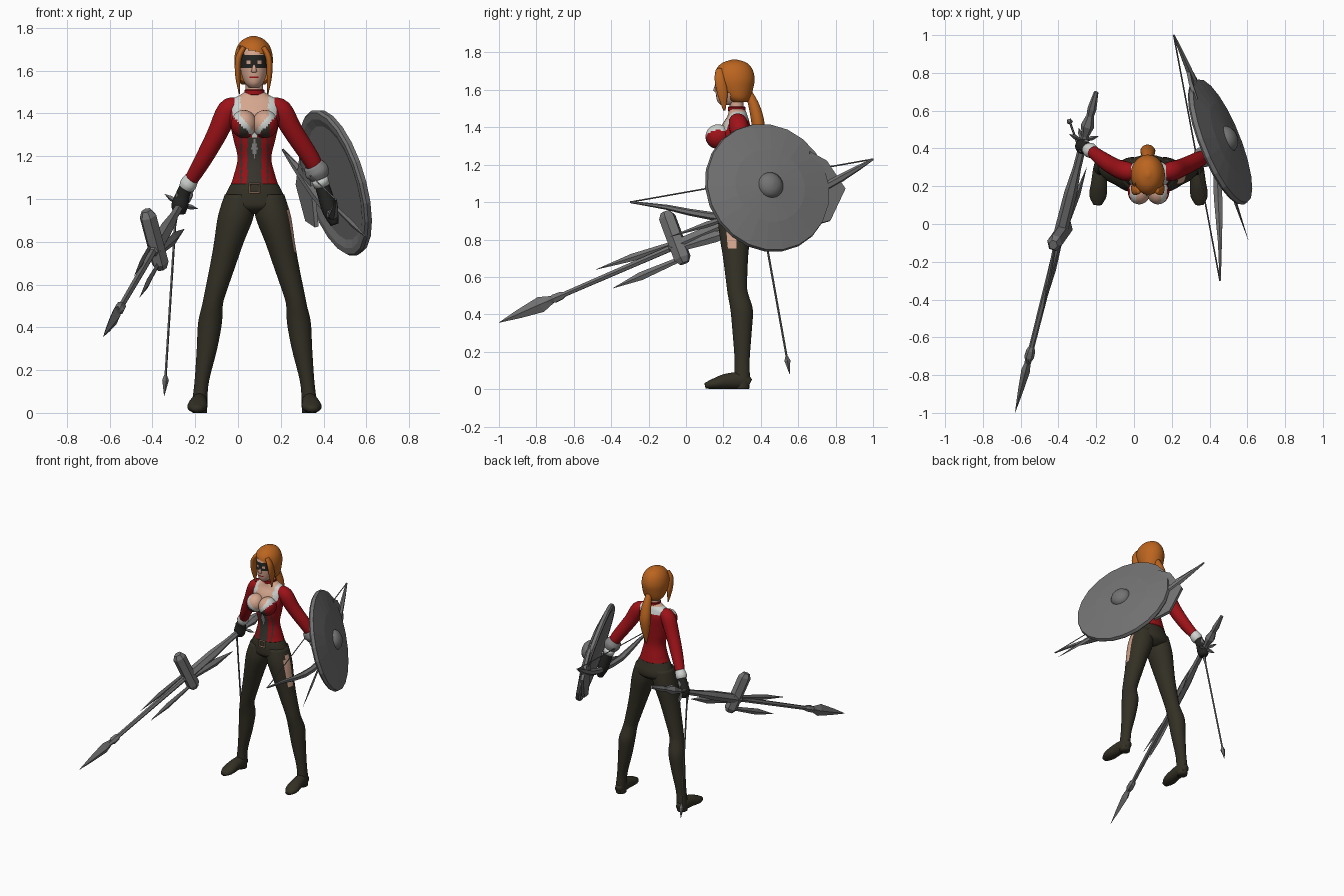
import bpy, bmesh, math
from mathutils import Vector as V

C = 0.077  # x of the body's mirror plane
COL = {"red cloth": (.34, .006, .009), "dark olive": (.033, .030, .018), "steel grey": (.17, .17, .17),
       "skin": (.66, .38, .27), "orange hair": (.50, .13, .014), "off white": (.62, .65, .62),
       "black leather": (.018, .019, .017), "grey fur": (.24, .24, .24), "corset brown": (.04, .036, .028)}
MAT = {}
for k, c in COL.items():
    MAT[k] = bpy.data.materials.new(k)
    MAT[k].diffuse_color = (*c, 1)


def finish(bm, name, mats, rule=None, smooth=True):
    """Turn a bmesh into an object; rule(face centre) picks the colour name."""
    mats = [mats] if isinstance(mats, str) else mats
    bmesh.ops.recalc_face_normals(bm, faces=bm.faces)
    for f in bm.faces:
        f.smooth = smooth
        if rule:
            f.material_index = mats.index(rule(f.calc_center_median()))
    me = bpy.data.meshes.new(name)
    bm.to_mesh(me)
    bm.free()
    for m in mats:
        me.materials.append(MAT[m])
    ob = bpy.data.objects.new(name, me)
    bpy.context.collection.objects.link(ob)
    return ob


def skin_rings(bm, rings):
    rows = [[bm.verts.new(p) for p in r] for r in rings]
    n = len(rows[0])
    for a, b in zip(rows, rows[1:]):
        for i in range(n):
            bm.faces.new((a[i], a[(i + 1) % n], b[(i + 1) % n], b[i]))
    bm.faces.new(rows[0])
    bm.faces.new(rows[-1])


def spline(keys, sub):
    out = []
    for i in range(len(keys) - 1):
        p = [keys[max(i - 1, 0)], keys[i], keys[i + 1], keys[min(i + 2, len(keys) - 1)]]
        for s in range(sub):
            t = s / sub
            out.append([.5 * (2 * b + (c - a) * t + (2 * a - 5 * b + 4 * c - d) * t * t + (3 * b - a - 3 * c + d) * t ** 3)
                        for a, b, c, d in zip(*p)])
    return out + [list(keys[-1])]


def loft(name, keys, mats, n=20, sub=4, flat=False, rule=None, smooth=True, cut=None):
    """Elliptical rings (x, y, z, rx, ry) along a smooth path; flat keeps the rings level."""
    ks = spline(keys, sub)
    pts = [V(k[:3]) for k in ks]
    ref = V((0, 0, 1)) if abs((pts[-1] - pts[0]).normalized().y) > .8 else V((0, 1, 0))
    rings = []
    for i, k in enumerate(ks):
        t = (pts[min(i + 1, len(pts) - 1)] - pts[max(i - 1, 0)]).normalized()
        side = V((1, 0, 0)) if flat else t.cross(ref).normalized()
        fwd = V((0, 1, 0)) if flat else side.cross(t).normalized()
        ring = []
        for j in range(n):
            a = 2 * math.pi * (j + .5) / n
            q = pts[i] + side * math.cos(a) * max(k[3], .002) + fwd * math.sin(a) * max(k[4], .002)
            q.z = max(q.z, 0)
            ring.append(q)
        rings.append(ring)
    bm = bmesh.new()
    skin_rings(bm, rings)
    if cut:
        bmesh.ops.delete(bm, geom=[f for f in bm.faces if cut(f.calc_center_median())], context='FACES')
    return finish(bm, name, mats, rule, smooth)


def lathe(name, prof, origin, direction, mat="steel grey", n=6, squash=1, up=(0, 0, 1), smooth=False):
    """Profile (distance along axis, radius) turned about an axis."""
    d = V(direction).normalized()
    s = d.cross(V(up)).normalized()
    u = s.cross(d)
    bm = bmesh.new()
    skin_rings(bm, [[V(origin) + d * h + (s * math.cos(2 * math.pi * j / n) * squash + u * math.sin(2 * math.pi * j / n)) * max(r, .001)
                     for j in range(n)] for h, r in prof])
    return finish(bm, name, mat, smooth=smooth)


def spike(name, a, b, r, squash=.5):
    v = V(b) - V(a)
    return lathe(name, [(0, r * .6), (v.length * .6, r), (v.length, 0)], a, v, n=4, squash=squash)


# Jacket colours: open neckline, white trim, dark corset panel
def cloth(p):
    u, z = abs(p.x - C), p.z
    if p.y < .265:
        inner = min(.066, .85 * (z - 1.31))
        if u < inner or (z > 1.475 and u < .07):
            return "skin"
        if z > 1.285 and u < inner + .022 + .14 * (z - 1.28):
            return "off white"
        if z < 1.29:
            if u < .016 - abs(z - 1.235) * .35:
                return "grey fur"
            if u < .034 or .058 < u < .066:
                return "corset brown"
        elif z < 1.345 and .03 < u < .07 and p.y < .2:
            return "corset brown"
    elif z > 1.435:
        return "skin" if z > 1.485 else "off white"
    return "red cloth"


JACKET = ["red cloth", "skin", "off white", "corset brown", "grey fur"]
loft("jacket", [(C, .265, 1.07, .110, .085), (C, .265, 1.11, .097, .077), (C, .262, 1.19, .079, .066), (C, .257, 1.27, .096, .075),
                (C, .255, 1.34, .112, .083), (C, .267, 1.41, .125, .075), (C, .275, 1.455, .122, .056),
                (C, .275, 1.482, .075, .047), (C, .272, 1.50, .045, .04)], JACKET, n=80, sub=8, flat=True, rule=cloth)
for s in (-1, 1):
    loft("bust", [(C + s * .05, .172, 1.35 - .066 * math.cos(math.pi * i / 10), .060 * math.sin(math.pi * i / 10),
                   .068 * math.sin(math.pi * i / 10)) for i in range(11)], JACKET, n=40, sub=2, flat=True, rule=cloth)

# Trousers: hips, legs and feet
loft("hips", [(C, .27, .93, .05, .05), (C, .27, .96, .135, .09), (C, .27, 1.0, .142, .095), (C, .265, 1.05, .122, .085),
              (C, .265, 1.1, .092, .07)], "dark olive", n=32, flat=True)
LEG = [(.07, .265, 1.02, .07, .08), (.087, .262, .92, .084, .092), (.119, .262, .8, .07, .08), (.145, .265, .7, .061, .067),
       (.186, .272, .55, .05, .055), (.197, .28, .5, .049, .056), (.208, .298, .42, .056, .06), (.222, .3, .3, .048, .051),
       (.246, .3, .15, .034, .04), (.255, .3, .06, .035, .042), (.256, .3, 0, .034, .038)]
FOOT = [(.256, .342, .03, .022, .025), (.256, .30, .045, .036, .045), (.262, .22, .042, .042, .042),
        (.268, .15, .028, .046, .029), (.27, .102, .018, .022, .015)]


def leg_rule(p):  # small opening on the outer left thigh
    hit = .74 < p.z < .98 and .205 < p.y < .275 and p.x - C > .172 - (p.z - .85) * .16
    return "skin" if hit else "dark olive"


for s, side in ((-1, "right"), (1, "left")):
    loft(side + "_leg", [(C + s * k[0], *k[1:]) for k in LEG], ["dark olive", "skin"], n=28, flat=True, rule=leg_rule)
    loft(side + "_foot", [(C + s * k[0], *k[1:]) for k in FOOT], "dark olive")
bpy.ops.mesh.primitive_torus_add(major_segments=4, minor_segments=4, major_radius=.03, minor_radius=.005,
                                 location=(C, .176, 1.05), rotation=(math.pi / 2, math.pi / 4, 0))
buckle = bpy.context.object
buckle.name = "belt_buckle"
buckle.data.materials.append(MAT["skin"])

# Arms, cuffs and gloves
loft("right_arm", [(.0, .275, 1.44, .035, .04), (-.045, .28, 1.415, .052, .052), (-.1, .3, 1.3, .047, .047),
                   (-.165, .34, 1.18, .04, .042), (-.222, .385, 1.085, .032, .032)], "red cloth")
loft("left_arm", [(.15, .275, 1.44, .035, .04), (.2, .28, 1.415, .052, .052), (.255, .3, 1.32, .047, .047),
                  (.34, .34, 1.19, .042, .042), (.375, .36, 1.12, .034, .034)], "red cloth")
loft("right_cuff", [(-.215, .38, 1.1, .033, .033), (-.232, .39, 1.07, .04, .04), (-.243, .397, 1.05, .034, .034)], "off white")
loft("left_cuff", [(.35, .345, 1.16, .046, .046), (.368, .355, 1.13, .058, .055), (.38, .363, 1.10, .045, .045)], "grey fur")
loft("left_wrist_band", [(.38, .363, 1.10, .04, .04), (.393, .37, 1.06, .038, .038)], "off white", sub=1)
loft("right_glove", [(-.238, .393, 1.07, .03, .03), (-.258, .405, 1.02, .033, .033), (-.272, .413, .97, .04, .042),
                     (-.272, .418, .93, .026, .03)], "black leather")
loft("left_glove", [(.385, .366, 1.09, .033, .033), (.41, .375, 1.01, .036, .038), (.432, .38, .94, .036, .042),
                    (.452, .38, .88, .02, .025)], "black leather")

# Neck, head with mask, and hair
loft("neck", [(C, .28, 1.45, .05, .045), (C, .272, 1.5, .042, .038), (.075, .265, 1.58, .042, .04)], "skin", flat=True)
lathe("choker", [(0, .043), (.004, .047), (.022, .047), (.026, .043)], (C, .272, 1.485), (0, 0, 1), "red cloth", 24, up=(0, 1, 0))


def face_rule(p):
    u = abs(p.x - .075)
    if p.y < .23 and 1.612 < p.z < 1.672 + .1 * u and not (.016 < u < .032 and 1.634 < p.z < 1.644):
        return "black leather"
    if p.y < .19 and 1.563 < p.z < 1.573 and u < .02:
        return "red cloth"
    return "skin"


loft("head", [(.075, .222, 1.518, .02, .035), (.075, .225, 1.54, .042, .058), (.075, .232, 1.58, .058, .073), (.075, .24, 1.63, .066, .084),
              (.075, .245, 1.68, .067, .086), (.075, .25, 1.72, .05, .07), (.075, .25, 1.74, .02, .03)],
     ["skin", "black leather", "red cloth"], n=40, sub=6, flat=True, rule=face_rule)
lathe("nose", [(0, .005), (.04, .014), (.045, .006)], (.075, .163, 1.635), (0, -.1, -1), "skin", 8, up=(0, 1, 0), smooth=True)
loft("hair", [(.073, .285, 1.535, .055, .045), (.073, .275, 1.56, .074, .07), (.073, .264, 1.61, .086, .096), (.073, .26, 1.66, .09, .107),
              (.073, .258, 1.71, .078, .097), (.073, .26, 1.745, .05, .065), (.073, .26, 1.763, .008, .01)], "orange hair",
     n=48, sub=6, flat=True, cut=lambda p: p.y < .235 and abs(p.x - .075) < .068 and p.z < 1.69 - .35 * (p.x - .075))
for s in (-1, 1):
    loft("side_lock", [(.073 + s * .045, .18, 1.71, .012, .02), (.073 + s * .07, .18, 1.66, .015, .028), (.073 + s * .074, .195, 1.58, .013, .028),
                       (.073 + s * .066, .205, 1.49, .003, .006)], "orange hair", n=12)
loft("ponytail", [(.073, .335, 1.585, .02, .02), (.073, .365, 1.51, .032, .03), (.073, .385, 1.42, .04, .035),
                  (.07, .385, 1.33, .03, .026), (.065, .38, 1.23, .004, .004)], "orange hair")

# Shield: shallow dish with a round boss
N = V((.894, .358, .268))
lathe("shield", [(.0, .355), (.022, .35), (.05, .2), (.062, .07), (.03, .07), (.025, .2), (-.012, .315), (-.012, .345), (0, .355)],
      V((.45, .432, 1.075)), N, n=22)
lathe("shield_boss", [(.03, .07), (.064, .07), (.085, .055), (.098, .03), (.102, 0)], V((.45, .432, 1.075)), N, n=20, smooth=True)
bm = bmesh.new()
plate = [V(p) for p in ((.33, .66, 1.27), (.30, .75, 1.22), (.28, .85, 1.07), (.325, .77, .90), (.37, .66, .87))]
skin_rings(bm, [[p + N * h for p in plate] for h in (-.012, .008)])
finish(bm, "shield_back_plate", "steel grey", smooth=False)

# Bow held behind the shield, with string and a dagger
T1, T2 = (.455, -.3, 1.0), (.21, 1.0, 1.23)
loft("bow", [(*T1, .005, .005), (.455, -.1, .972, .012, .014), (.445, .14, .925, .026, .022), (.43, .38, .935, .02, .022),
             (.365, .62, 1.02, .026, .024), (.285, .83, 1.13, .018, .022), (*T2, .006, .006)], "steel grey", n=6, sub=2, smooth=False)
lathe("bow_string", [(0, .004), (1.34, .004)], T1, V(T2) - V(T1), n=4)
spike("left_dagger", (.44, .4, .975), (.605, -.085, .815), .016)

# Long spear in the right hand
TIP, D, L = V((-.63, -1, .356)), V((.226, .893, .386)), V((.24, .34, -.91))
lathe("spear_head", [(0, 0), (.12, .024), (.25, .043), (.32, .02)], TIP, D, n=4, squash=.55)
lathe("spear_shaft", [(.25, .014), (.31, .018), (.33, .026), (.37, .024), (.39, .015), (1.02, .018), (1.04, .036), (1.3, .034), (1.45, .022),
                      (1.64, .02), (1.7, .036), (1.76, .02), (1.8, .024), (1.9, .012)], TIP, D)
MID = V((-.392, -.06, .81))
lathe("spear_guard", [(-.15, .028), (-.12, .048), (.12, .048), (.15, .028)], MID, L, n=6, squash=.85, up=D)
spike("lower_prong", (-.37, -.02, .70), (-.46, -.39, .54), .022)
spike("upper_prong", (-.40, 0, .80), (-.485, -.48, .64), .02)
spike("rear_blade", (-.37, -.05, .75), (-.25, .30, .86), .03)
hand = V((-.272, .44, .975))
side = D.cross(L)
for a in range(4):
    v = L * math.cos(a * math.pi / 2 + .6) + side * math.sin(a * math.pi / 2 + .6) + D * .4
    spike("hilt_spike", hand, hand + v * .085, .012, 1)

# Arrow hanging from the right hand
A, B = V((-.285, .385, 1.03)), V((-.345, .555, .08))
ln = (B - A).length
lathe("arrow", [(0, .006), (.1, .012), (.16, .006), (ln - .1, .006), (ln - .075, .017), (ln, 0)], A, B - A, n=5, up=(0, 1, 0))
